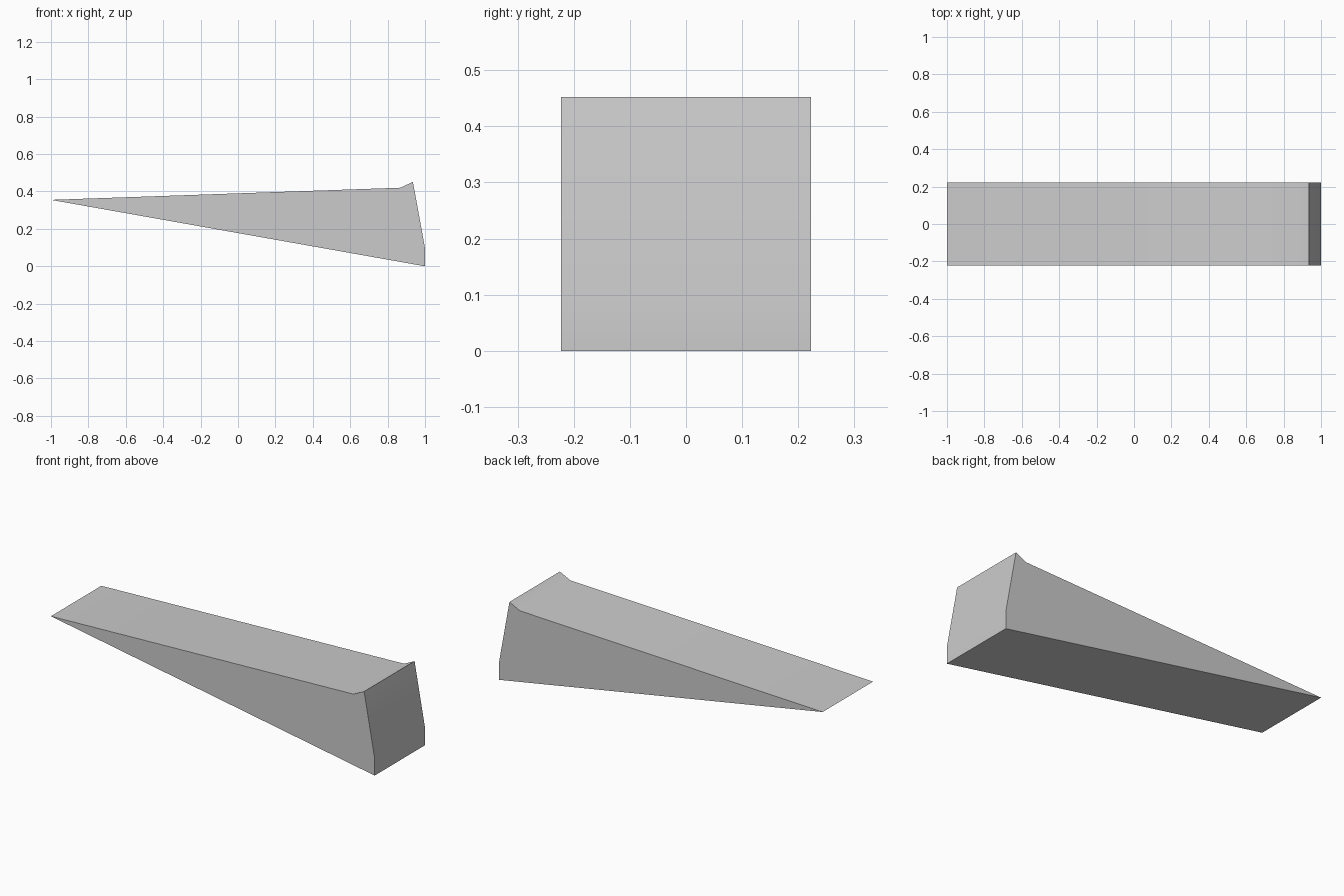
import bpy
import bmesh
import math
from mathutils import Vector

cube = bpy.data.objects.get("Cube")
if cube:
    bpy.data.objects.remove(cube, do_unlink=True)

# Plain grey material
grey = bpy.data.materials.new("plain_grey")
grey.use_nodes = True
colour = (0.6, 0.6, 0.6, 1.0)
grey.diffuse_color = colour
grey.node_tree.nodes["Principled BSDF"].inputs["Base Color"].default_value = colour

# Side profile: thin tip, thick heel, small raised lip
WIDTH = 0.445
profile = [(-1.0, 0.355), (1.0, 0.0), (1.0, 0.095), (0.935, 0.452), (0.87, 0.42)]

# Extrude the profile across the width
bm = bmesh.new()
side = bm.faces.new([bm.verts.new((x, -WIDTH / 2, z)) for x, z in profile])
extruded = bmesh.ops.extrude_face_region(bm, geom=[side], use_keep_orig=True)
verts = [v for v in extruded["geom"] if isinstance(v, bmesh.types.BMVert)]
bmesh.ops.translate(bm, vec=Vector((0, WIDTH, 0)), verts=verts)
bmesh.ops.recalc_face_normals(bm, faces=bm.faces)
mesh = bpy.data.meshes.new("wedge")
bm.to_mesh(mesh)
bm.free()
mesh.materials.append(grey)

wedge = bpy.data.objects.new("wedge", mesh)
bpy.context.collection.objects.link(wedge)

# Soften the shallow bends, keep the main edges crisp
bpy.ops.object.select_all(action="DESELECT")
wedge.select_set(True)
bpy.context.view_layer.objects.active = wedge
bpy.ops.object.shade_smooth_by_angle(angle=math.radians(30))
